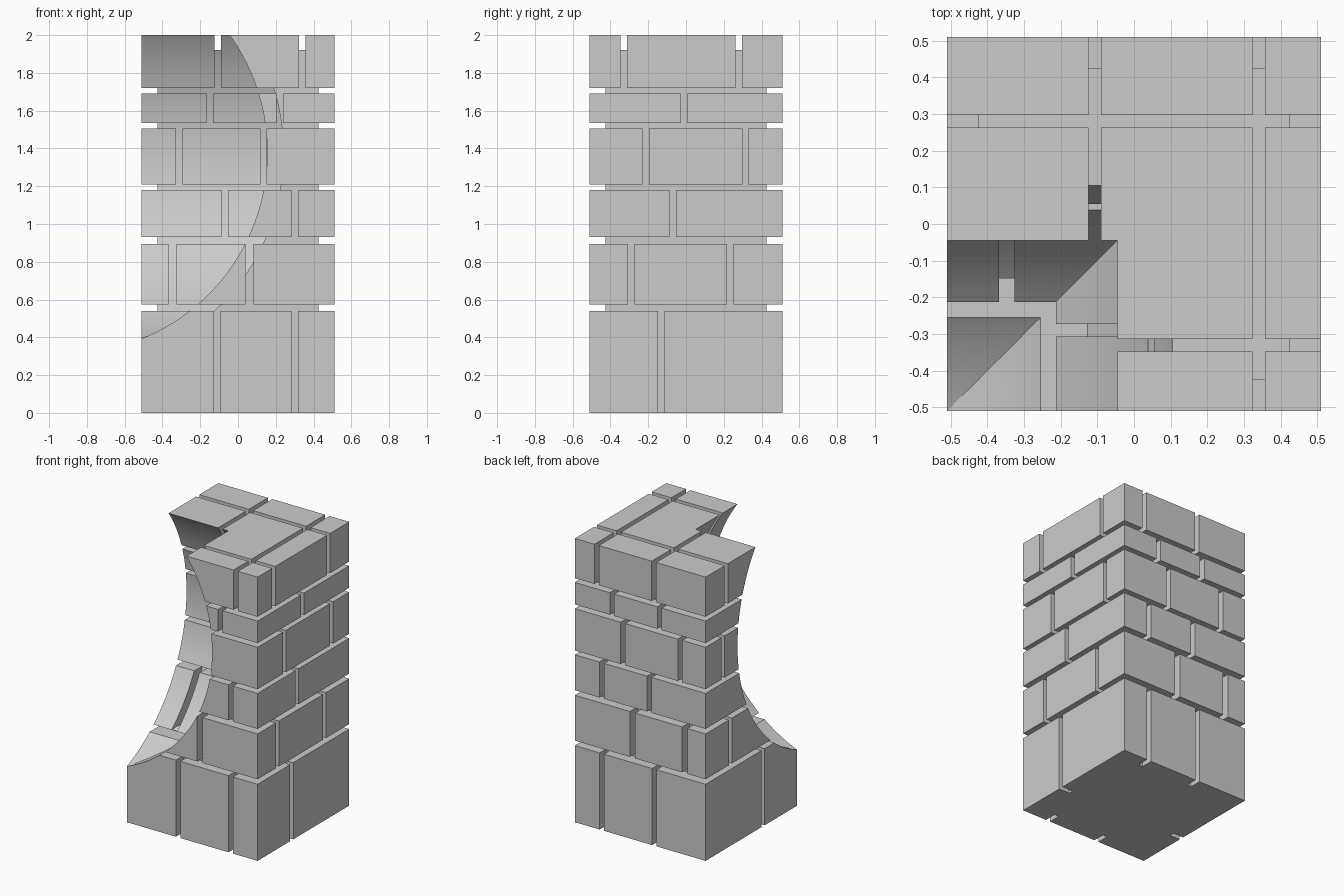
import bpy, bmesh, math

if "Cube" in bpy.data.objects:
    bpy.data.objects.remove(bpy.data.objects["Cube"])

HALF = 0.51          # half width of the pillar
INSET = 0.085        # depth of the joints
GAP = 0.034          # width of the joints
ARC_X, ARC_Z, ARC_R = -0.91, 1.38, 1.065   # circle of the hollowed corner

stone = bpy.data.materials.new("grey stone")
stone.diffuse_color = (0.6, 0.6, 0.6, 1)
stone.use_nodes = True
stone.node_tree.nodes["Principled BSDF"].inputs["Base Color"].default_value = stone.diffuse_color


def finish(bm, name):
    bmesh.ops.recalc_face_normals(bm, faces=bm.faces)
    me = bpy.data.meshes.new(name)
    bm.to_mesh(me)
    bm.free()
    me.materials.append(stone)
    ob = bpy.data.objects.new(name, me)
    bpy.context.collection.objects.link(ob)
    return ob


def add_box(bm, x0, x1, y0, y1, z0, z1):
    vs = bmesh.ops.create_cube(bm, size=1)["verts"]
    for v in vs:
        v.co = (x1 if v.co.x > 0 else x0,
                y1 if v.co.y > 0 else y0,
                z1 if v.co.z > 0 else z0)


def cove_cutter(name, radius, steps=40):
    """Square column whose inner corner follows an arc, giving a mitred hollow."""
    bm = bmesh.new()
    rings = []
    for i in range(steps + 1):
        t = -1.25 + 1.9 * i / steps
        f = ARC_X + radius * math.cos(t)
        z = ARC_Z + radius * math.sin(t)
        rings.append([bm.verts.new(p) for p in
                      ((-2, -2, z), (f, -2, z), (f, f, z), (-2, f, z))])
    for a, b in zip(rings, rings[1:]):
        for k in range(4):
            n = (k + 1) % 4
            bm.faces.new((a[k], a[n], b[n], b[k]))
    bm.faces.new(rings[0][::-1])
    bm.faces.new(rings[-1])
    ob = finish(bm, name)
    ob.hide_render = True
    return ob


def boolean(ob, other, operation):
    m = ob.modifiers.new("bool", 'BOOLEAN')
    m.object, m.operation, m.solver = other, operation, 'EXACT'
    bpy.context.view_layer.objects.active = ob
    bpy.ops.object.modifier_apply(modifier=m.name)


def smooth(ob):
    bpy.ops.object.select_all(action='DESELECT')
    ob.select_set(True)
    bpy.context.view_layer.objects.active = ob
    bpy.ops.object.shade_smooth_by_angle(angle=math.radians(30))


def spans(joints, gap):
    """Intervals left between the joints across the pillar."""
    edges = [-HALF]
    for j in sorted(joints):
        edges += [j - gap / 2, j + gap / 2]
    edges.append(HALF)
    return list(zip(edges[::2], edges[1::2]))


# Hollow cutters for the stones and for the recessed core
stone_cutter = cove_cutter("stone_cutter", ARC_R)
core_cutter = cove_cutter("core_cutter", ARC_R + INSET)

# Recessed mortar core
bm = bmesh.new()
c = HALF - INSET
add_box(bm, -c, c, -c, c, 0, 2 - INSET + 0.005)
core = finish(bm, "mortar_core")
boolean(core, core_cutter, 'DIFFERENCE')

# Stone courses: name, bottom, top, joints in x, joints in y, x joint width
courses = [
    ("base_course", 0.0, 0.54, (-0.11, 0.30), (-0.13,), GAP),
    ("second_course", 0.575, 0.895, (-0.347, 0.06), (-0.29, 0.235), 0.042),
    ("third_course", 0.93, 1.18, (-0.07, 0.30), (-0.07,), GAP),
    ("fourth_course", 1.21, 1.505, (-0.31, 0.135), (-0.213, 0.315), GAP),
    ("fifth_course", 1.535, 1.69, (-0.15, 0.22), (-0.01,), GAP),
    ("top_course", 1.72, 2.0, (-0.107, 0.34), (-0.33, 0.28), GAP),
]
for name, z0, z1, xj, yj, xgap in courses:
    bm = bmesh.new()
    for x0, x1 in spans(xj, xgap):
        for y0, y1 in spans(yj, GAP):
            add_box(bm, x0, x1, y0, y1, z0, z1)
    course = finish(bm, name)
    boolean(course, stone_cutter, 'DIFFERENCE')
    if name == "base_course":
        # The base is fused with the core so the underside is one face
        boolean(course, core, 'UNION')
        course.name = "base_course_and_core"
    smooth(course)

# Helpers are no longer needed
for ob in (stone_cutter, core_cutter, core):
    bpy.data.objects.remove(ob)
